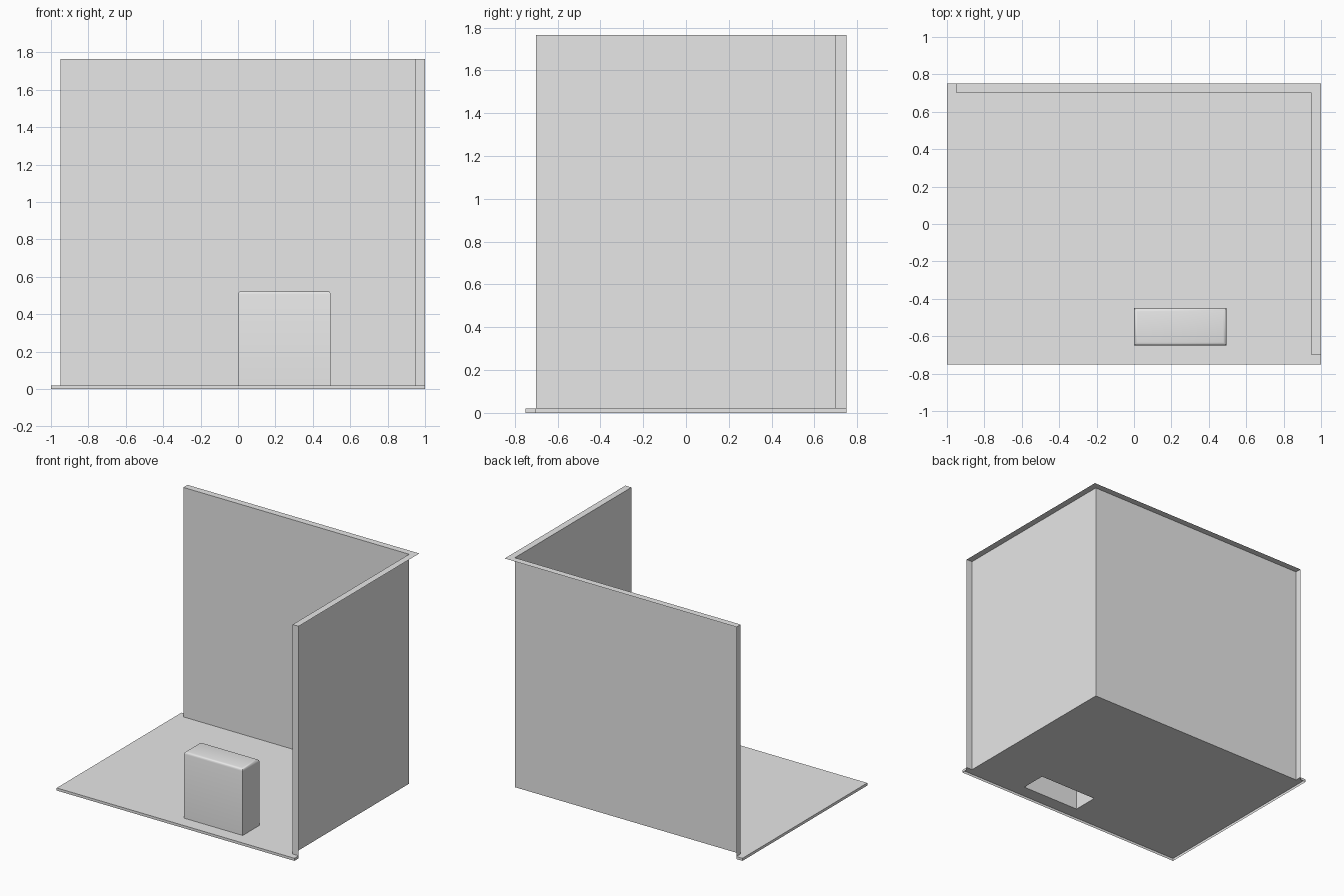
import bpy
import bmesh
import math
from mathutils import Vector

cube = bpy.data.objects.get("Cube")
if cube:
    bpy.data.objects.remove(cube)

# Overall sizes
HX, HY = 1.0, 0.75
WALL, FLOOR, TOP = 0.05, 0.02, 1.765
IX, IY = HX - WALL, HY - WALL
BOX_MIN, BOX_MAX = Vector((0, -0.65, FLOOR)), Vector((0.495, -0.45, 0.525))

grey = bpy.data.materials.new("plain_grey")
grey.use_nodes = True
colour = (0.8, 0.8, 0.8, 1)
grey.diffuse_color = colour
grey.node_tree.nodes["Principled BSDF"].inputs["Base Color"].default_value = colour


def finish(name, bm):
    mesh = bpy.data.meshes.new(name)
    bm.to_mesh(mesh)
    bm.free()
    mesh.materials.append(grey)
    obj = bpy.data.objects.new(name, mesh)
    bpy.context.collection.objects.link(obj)
    return obj


def panel(bm, a, b, z0, z1, facing):
    """Upright sheet above the ground line a-b, turned to face a direction."""
    verts = [bm.verts.new((*p, z)) for p, z in ((a, z0), (b, z0), (b, z1), (a, z1))]
    face = bm.faces.new(verts)
    face.normal_update()
    if face.normal.dot(Vector(facing)) < 0:
        face.normal_flip()


def cap(bm, x0, x1, y0, y1, z):
    """Level sheet facing up."""
    bm.faces.new([bm.verts.new((x, y, z)) for x, y in ((x0, y0), (x1, y0), (x1, y1), (x0, y1))])


def loop(bm, points):
    verts = [bm.verts.new((x, y, FLOOR)) for x, y in points]
    return [bm.edges.new((v, verts[i - 1])) for i, v in enumerate(verts)]


# Floor: a sheet notched around the walls, open under the box, with a thin rim
bm = bmesh.new()
outline = [(-HX, -HY), (HX, -HY), (HX, -IY), (IX, -IY),
           (IX, IY), (-IX, IY), (-IX, HY), (-HX, HY)]
opening = [(BOX_MIN.x, BOX_MIN.y), (BOX_MAX.x, BOX_MIN.y),
           (BOX_MAX.x, BOX_MAX.y), (BOX_MIN.x, BOX_MAX.y)]
edges = loop(bm, outline) + loop(bm, opening)
bmesh.ops.triangle_fill(bm, edges=edges, use_beauty=True, normal=(0, 0, 1))
for face in bm.faces:
    face.normal_update()
    if face.normal.z < 0:
        face.normal_flip()
panel(bm, (-HX, -HY), (HX, -HY), 0, FLOOR, (0, -1, 0))
panel(bm, (-HX, -HY), (-HX, HY), 0, FLOOR, (-1, 0, 0))
panel(bm, (HX, -HY), (HX, -IY), 0, FLOOR, (1, 0, 0))
panel(bm, (-HX, HY), (-IX, HY), 0, FLOOR, (0, 1, 0))
bmesh.ops.remove_doubles(bm, verts=bm.verts, dist=0.0001)
finish("floor", bm)

# Back wall: inner sheet, end strip and top strip, open at the back
bm = bmesh.new()
panel(bm, (-IX, IY), (IX, IY), FLOOR, TOP, (0, -1, 0))
panel(bm, (-IX, IY), (-IX, HY), FLOOR, TOP, (-1, 0, 0))
cap(bm, -IX, HX, IY, HY, TOP)
bmesh.ops.remove_doubles(bm, verts=bm.verts, dist=0.0001)
finish("back_wall", bm)

# Left wall: built the same way, open on its outer side
bm = bmesh.new()
panel(bm, (IX, -IY), (IX, IY), FLOOR, TOP, (-1, 0, 0))
panel(bm, (IX, -IY), (HX, -IY), FLOOR, TOP, (0, -1, 0))
cap(bm, IX, HX, -IY, IY, TOP)
bmesh.ops.remove_doubles(bm, verts=bm.verts, dist=0.0001)
finish("left_wall", bm)

# Box: open underneath, with softened top edges
bm = bmesh.new()
bmesh.ops.create_cube(bm, size=1)
bmesh.ops.scale(bm, vec=BOX_MAX - BOX_MIN, verts=bm.verts)
bmesh.ops.translate(bm, vec=(BOX_MIN + BOX_MAX) / 2, verts=bm.verts)
bottom = [f for f in bm.faces if f.normal.z < -0.5]
bmesh.ops.delete(bm, geom=bottom, context='FACES_ONLY')
rim = [e for e in bm.edges if all(v.co.z > BOX_MAX.z - 0.001 for v in e.verts)]
bmesh.ops.bevel(bm, geom=rim, offset=0.018, segments=3, profile=0.5, affect='EDGES')
box = finish("box", bm)
bpy.ops.object.select_all(action='DESELECT')
box.select_set(True)
bpy.context.view_layer.objects.active = box
bpy.ops.object.shade_smooth_by_angle(angle=math.radians(50))
